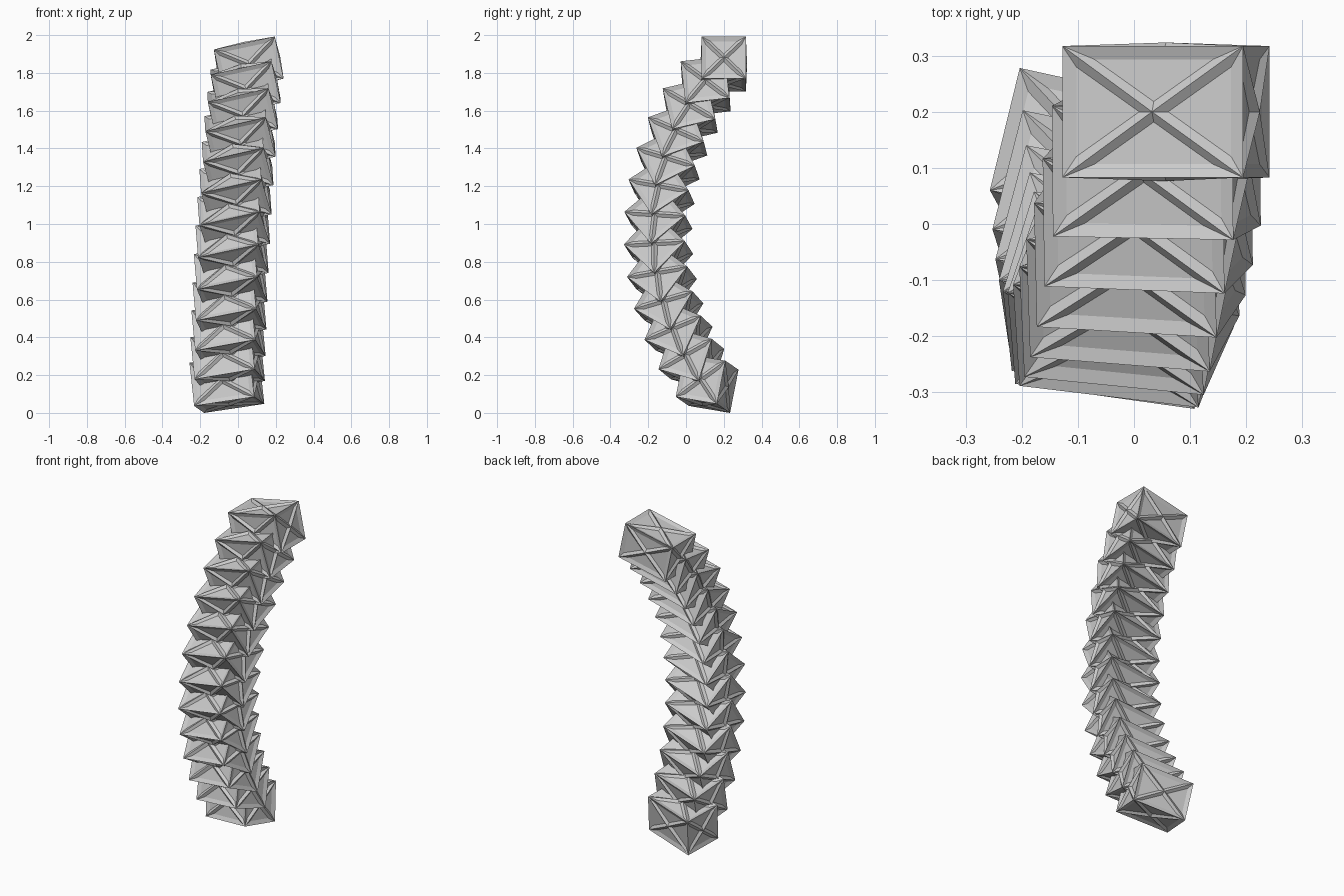
import bpy, bmesh
from math import radians
from mathutils import Matrix, Vector

if "Cube" in bpy.data.objects:
    bpy.data.objects.remove(bpy.data.objects["Cube"])

COUNT = 13
T = 0.03                                   # strut thickness
SIZE = Vector((0.342, 0.247, 0.24))        # outer size of one crate

# One cross-braced crate: box with poked faces, struts on every edge, panels kept
bm = bmesh.new()
bmesh.ops.create_cube(bm, size=1)
bmesh.ops.scale(bm, vec=SIZE - Vector((T, T, T)), verts=bm.verts)
bmesh.ops.poke(bm, faces=bm.faces[:])
mesh = bpy.data.meshes.new("braced_crate")
bm.to_mesh(mesh)
bm.free()

# Chain of crates: each one is turned and moved on from the last
axis = Vector((1, -0.07, 0.05)).normalized()
turn = Matrix.Rotation(radians(6.6), 3, axis)
rot = Matrix.Rotation(radians(-12), 3, 'Y')
pos = Vector((0.057, 0.2, 1.847))
step = Vector((-0.017, -0.096, -0.118))

for i in range(COUNT):
    crate = bpy.data.objects.new(f"braced_crate_{i + 1}", mesh)
    bpy.context.collection.objects.link(crate)
    crate.matrix_world = Matrix.Translation(pos) @ rot.to_4x4()
    struts = crate.modifiers.new("struts", 'WIREFRAME')
    struts.thickness = T
    struts.offset = 0
    struts.use_replace = False
    pos = pos + step
    step = turn @ step
    rot = turn @ rot
